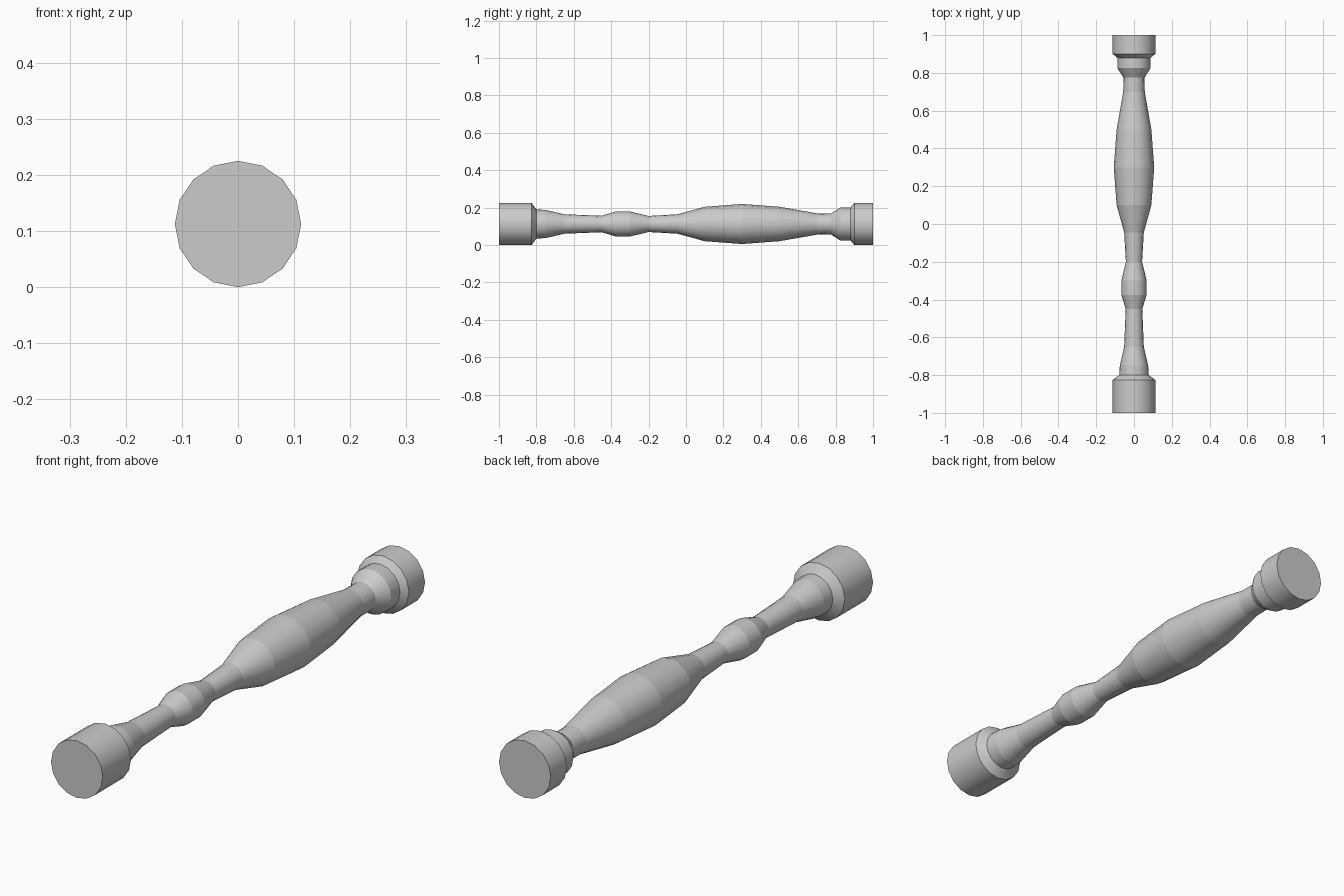
import bpy, bmesh, math

if "Cube" in bpy.data.objects:
    bpy.data.objects.remove(bpy.data.objects["Cube"])

SIDES = 16
CENTRE_Z = 0.1125

# turned profile: (position along y, radius)
PROFILE = [
    (-1.0, 0.1125), (-0.825, 0.1125), (-0.80, 0.078), (-0.75, 0.075),
    (-0.65, 0.052), (-0.45, 0.044), (-0.375, 0.067), (-0.30, 0.067),
    (-0.20, 0.043), (-0.045, 0.052), (0.10, 0.092), (0.30, 0.107),
    (0.50, 0.092), (0.70, 0.057), (0.775, 0.056), (0.825, 0.088),
    (0.88, 0.088), (0.90, 0.1125), (1.0, 0.1125),
]

grey = bpy.data.materials.new("light_grey")
grey.diffuse_color = (0.6, 0.6, 0.6, 1)
grey.use_nodes = True
grey.node_tree.nodes["Principled BSDF"].inputs["Base Color"].default_value = grey.diffuse_color

# lathe the profile around the y axis
bm = bmesh.new()
rings = []
for y, r in PROFILE:
    angles = [2 * math.pi * i / SIDES for i in range(SIDES)]
    rings.append([bm.verts.new((r * math.sin(a), y, CENTRE_Z + r * math.cos(a)))
                  for a in angles])
for a, b in zip(rings, rings[1:]):
    for i in range(SIDES):
        j = (i + 1) % SIDES
        bm.faces.new((a[i], a[j], b[j], b[i])).smooth = True

# end caps
bm.faces.new(rings[0])
bm.faces.new(rings[-1][::-1])
bmesh.ops.recalc_face_normals(bm, faces=bm.faces)

# crisp ring edges between the bands, smooth around the circumference
for ring in rings:
    for i in range(SIDES):
        bm.edges.get((ring[i], ring[(i + 1) % SIDES])).smooth = False

mesh = bpy.data.meshes.new("turned_baluster")
bm.to_mesh(mesh)
bm.free()
mesh.materials.append(grey)
bpy.context.collection.objects.link(bpy.data.objects.new("turned_baluster", mesh))
